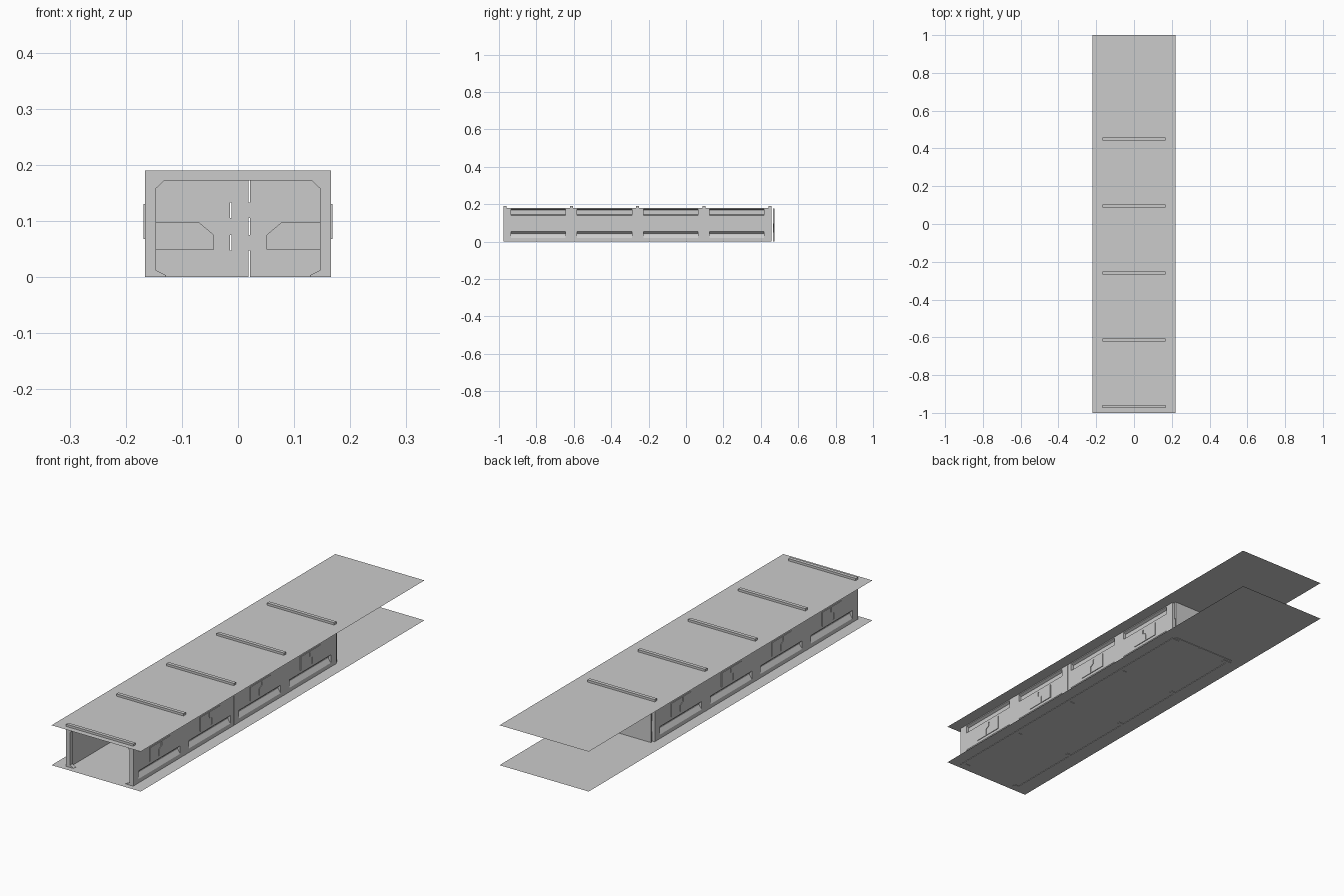
import bpy, bmesh
from mathutils import Vector

if "Cube" in bpy.data.objects:
    bpy.data.objects.remove(bpy.data.objects["Cube"])

RIB_Y = [-0.967 + 0.354 * i for i in range(5)]


def prisms(name, items):
    """Mesh of extruded outlines: each item is (3D outline, extrusion vector)."""
    bm = bmesh.new()
    for outline, offset in items:
        face = bm.faces.new([bm.verts.new(p) for p in outline])
        ext = bmesh.ops.extrude_face_region(bm, geom=[face], use_keep_orig=True)
        moved = [v for v in ext["geom"] if isinstance(v, bmesh.types.BMVert)]
        bmesh.ops.translate(bm, verts=moved, vec=Vector(offset))
    bmesh.ops.recalc_face_normals(bm, faces=bm.faces)
    mesh = bpy.data.meshes.new(name)
    bm.to_mesh(mesh)
    bm.free()
    ob = bpy.data.objects.new(name, mesh)
    bpy.context.collection.objects.link(ob)
    return ob


def front(pts, y):
    return [(x, y, z) for x, z in pts]


def side(pts, x):
    return [(x, y, z) for y, z in pts]


def rect(a0, a1, b0, b1):
    return [(a0, b0), (a1, b0), (a1, b1), (a0, b1)]


def cut(ob, cutter):
    cutter.hide_render = True
    cutter.hide_viewport = True
    mod = ob.modifiers.new("cut", "BOOLEAN")
    mod.operation = "DIFFERENCE"
    mod.solver = "EXACT"
    mod.object = cutter


def mirror(ob):
    ob.modifiers.new("mirror", "MIRROR").use_axis[0] = True


# Floor and ceiling sheets
for name, z in (("floor", 0.002), ("ceiling", 0.18)):
    bpy.ops.mesh.primitive_plane_add(size=1, location=(0, 0, z))
    ob = bpy.context.object
    ob.name = name
    ob.scale = (0.44, 2, 1)

# Arched ribs with chamfered openings, standing proud of the ceiling
half = [(0.166, 0), (0.166, 0.19)]
inner = [(0.128, 0), (0.128, 0.003), (0.146, 0.012), (0.146, 0.158), (0.131, 0.172)]
arch = (half + [(-x, z) for x, z in reversed(half)]
        + [(-x, z) for x, z in inner] + list(reversed(inner)))
prisms("ribs", [(front(arch, y - 0.008), (0, 0.016, 0)) for y in RIB_Y])

# Side walls with long upper and lower recesses in every bay
wall = prisms("side_walls", [(side(rect(-0.962, 0.452, 0, 0.18), 0.15), (0.0155, 0, 0))])
lower = [(0.18, 0.017), (0.166, 0.019), (0.153, 0.038), (0.153, 0.044), (0.166, 0.056), (0.18, 0.058)]
upper = [(0.18, 0.14), (0.166, 0.141), (0.153, 0.146), (0.153, 0.170), (0.166, 0.176), (0.18, 0.177)]
bays = [(a + b) / 2 for a, b in zip(RIB_Y, RIB_Y[1:])]
cut(wall, prisms("recess_cutter", [(front(p, y - 0.146), (0, 0.292, 0))
                                   for y in bays for p in (lower, upper)]))
mirror(wall)

# Raised hatch in the middle of each bay, with a stepped seam
hatches = prisms("wall_hatches", [(side(rect(y - 0.07, y + 0.07, 0.068, 0.130), 0.158),
                                   (0.0105, 0, 0)) for y in bays])
seams = []
for i, y in enumerate(bays):
    s = 1 if i % 2 == 0 else -1
    path = [(-0.012, 0.07), (-0.012, 0.098), (0.006, 0.108), (0.006, 0.126)]
    strip = path + [(a + 0.006, b) for a, b in reversed(path)]
    seams.append((side([(y + s * a, b) for a, b in strip], 0.165), (0.01, 0, 0)))
cut(hatches, prisms("seam_cutter", seams))
mirror(hatches)

# End door: two interlocking leaves with pointed recesses
zig = [(0.02, 0), (0.02, 0.047), (-0.013, 0.047), (-0.013, 0.075), (0.02, 0.075),
       (0.02, 0.105), (-0.013, 0.105), (-0.013, 0.133), (0.02, 0.133), (0.02, 0.178)]
seam_l = [(x - 0.001, z) for x, z in zig]
seam_r = [(x + 0.001, z) for x, z in zig]
point = [(0.17, 0.049), (0.052, 0.049), (0.052, 0.075), (0.078, 0.097), (0.17, 0.097)]
for name, seam, s in (("door_left", seam_l, -1), ("door_right", seam_r, 1)):
    leaf = prisms(name, [(front([(s * 0.158, 0)] + seam + [(s * 0.158, 0.178)], 0.464),
                          (0, 0.008, 0))])
    shift = 0.008 if s < 0 else 0
    cut(leaf, prisms(name + "_cutter", [(front([(s * (x - shift), z) for x, z in point], 0.46),
                                         (0, 0.0075, 0))]))
